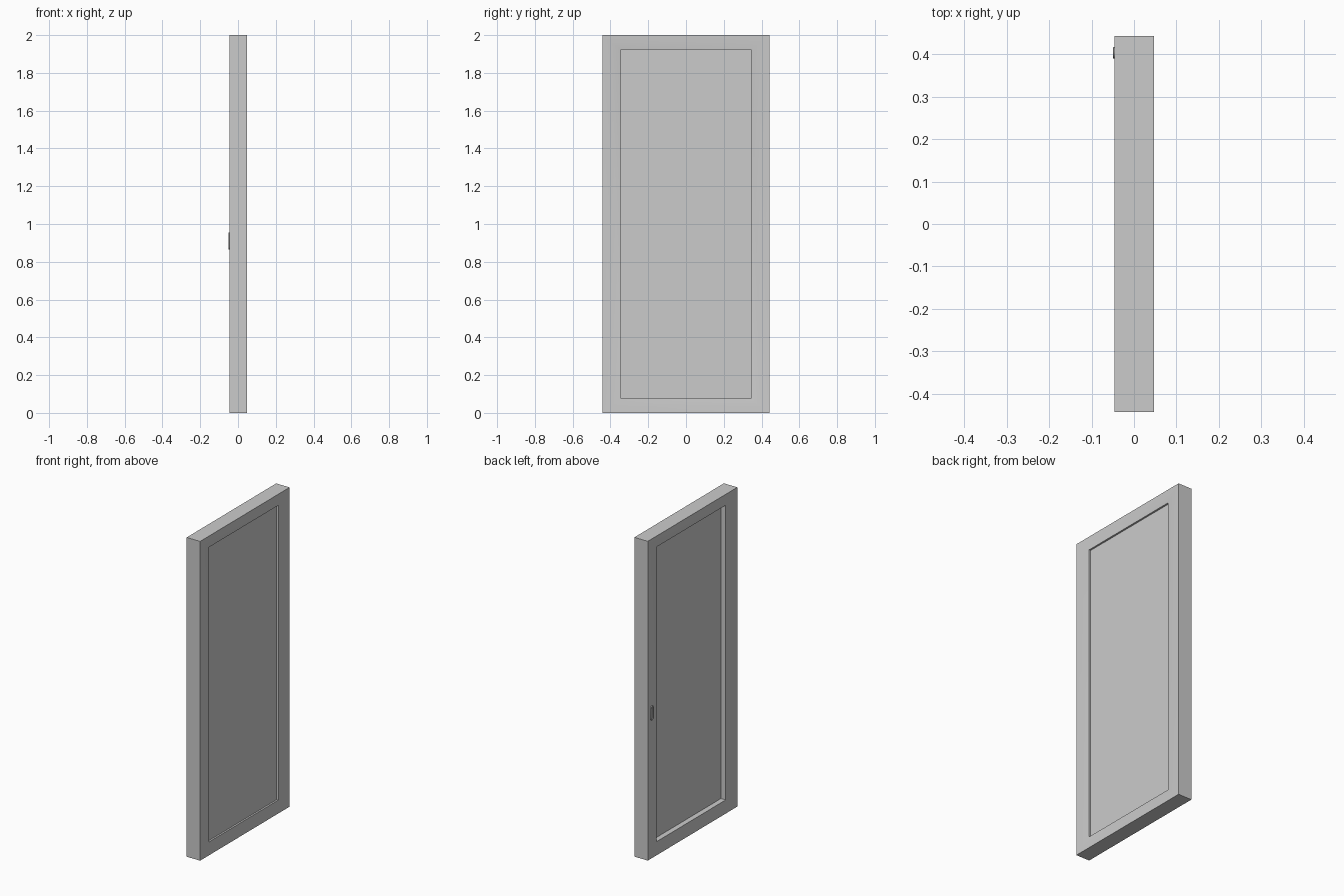
import bpy, bmesh, math

if "Cube" in bpy.data.objects:
    bpy.data.objects.remove(bpy.data.objects["Cube"])

HY, HZ, CZ = 0.443, 1.0, 1.0        # half width, half height, centre height
RAIL_Y, RAIL_Z = 0.1, 0.077         # rail widths: sides, top and bottom


def add_object(name, bm, angle=25):
    bmesh.ops.recalc_face_normals(bm, faces=bm.faces)
    mesh = bpy.data.meshes.new(name)
    bm.to_mesh(mesh)
    bm.free()
    obj = bpy.data.objects.new(name, mesh)
    bpy.context.collection.objects.link(obj)
    bpy.context.view_layer.objects.active = obj
    obj.select_set(True)
    bpy.ops.object.shade_smooth_by_angle(angle=math.radians(angle))
    obj.select_set(False)
    return obj


def bridge_rings(bm, rings, closed):
    loops = [[bm.verts.new(p) for p in ring] for ring in rings]
    pairs = list(zip(loops, loops[1:])) + ([(loops[-1], loops[0])] if closed else [])
    for a, b in pairs:
        n = len(a)
        for i in range(n):
            bm.faces.new((a[i], a[(i + 1) % n], b[(i + 1) % n], b[i]))
    return loops


# Door frame: mitred rails swept from one profile (fraction of rail width, x)
profile = [(0, 0.0475), (0.45, 0.0455), (1, 0.039),
           (1, -0.035), (0.45, -0.043), (0, -0.0455)]
rings = []
for t, x in profile:
    y, z = HY - RAIL_Y * t, HZ - RAIL_Z * t
    rings.append([(x, -y, CZ - z), (x, y, CZ - z), (x, y, CZ + z), (x, -y, CZ + z)])
bm = bmesh.new()
bridge_rings(bm, rings, True)
add_object("door_frame", bm)

# Flat panel set between the rails
bm = bmesh.new()
bmesh.ops.create_cube(bm, size=1)
bmesh.ops.scale(bm, vec=(0.030, 2 * (HY - RAIL_Y) + 0.01, 2 * (HZ - RAIL_Z) + 0.01), verts=bm.verts)
bmesh.ops.translate(bm, vec=(0.013, 0, CZ), verts=bm.verts)
add_object("door_panel", bm)


# Recessed finger pull: rounded slot with a raised rim
def slot(x, r, half, seg=8):
    pts = []
    for sign, start in ((1, 0), (-1, math.pi)):
        for i in range(seg + 1):
            a = start + math.pi * i / seg
            pts.append((x, 0.403 + r * math.cos(a), 0.91 + sign * half + r * math.sin(a)))
    return pts


bm = bmesh.new()
loops = bridge_rings(bm, [slot(-0.038, 0.0135, 0.0315), slot(-0.048, 0.0135, 0.0315),
                          slot(-0.0495, 0.012, 0.0315), slot(-0.0495, 0.009, 0.0315),
                          slot(-0.0455, 0.008, 0.0315)], False)
bm.faces.new(loops[0])
bm.faces.new(loops[-1])
add_object("finger_pull", bm)
